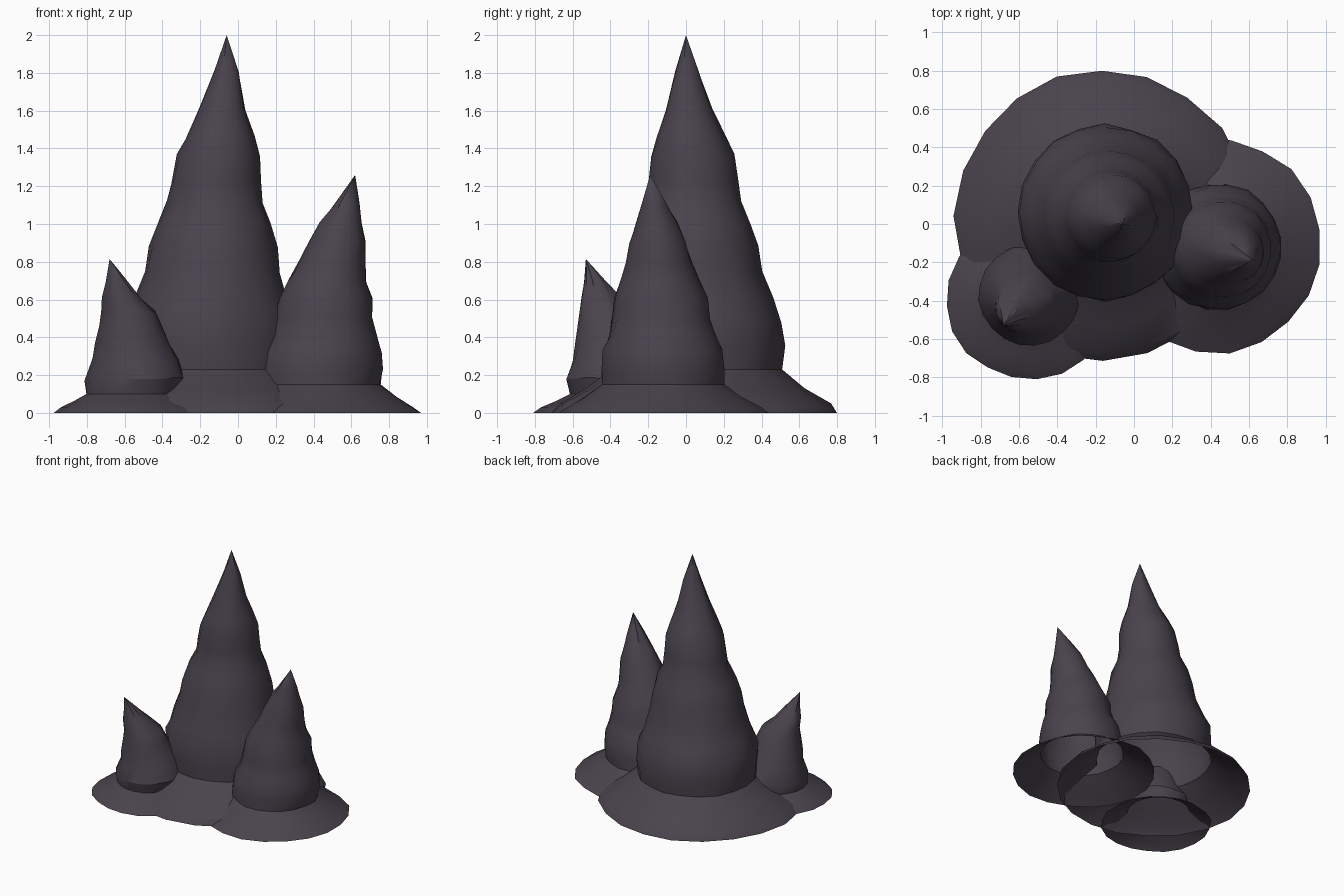
import bpy, bmesh, math, random

random.seed(4)
SIDES = 20

stone = bpy.data.materials.new("dark purple grey stone")
stone.diffuse_color = (0.067, 0.056, 0.074, 1)


def spire(name, rings, tip, turn):
    """Open-bottomed leaning spire; rings are (z, centre x, centre y, radius)."""
    bm = bmesh.new()
    loops = []
    for i, (z, cx, cy, r) in enumerate(rings):
        loop = []
        for k in range(SIDES):
            a = 2 * math.pi * k / SIDES + turn
            wobble = r * (1 + random.uniform(-0.018, 0.018))
            # the foot and the crease stay level, upper rings ripple a little
            dz = random.uniform(-0.012, 0.012) if i > 3 else 0
            loop.append(bm.verts.new((cx + wobble * math.cos(a),
                                      cy + wobble * math.sin(a), z + dz)))
        loops.append(loop)
    top = bm.verts.new(tip)
    for k in range(SIDES):
        n = (k + 1) % SIDES
        for low, high in zip(loops, loops[1:]):
            bm.faces.new((low[k], low[n], high[n], high[k]))
        bm.faces.new((loops[-1][k], loops[-1][n], top))
    mesh = bpy.data.meshes.new(name)
    bm.to_mesh(mesh)
    bm.free()
    mesh.materials.append(stone)
    obj = bpy.data.objects.new(name, mesh)
    bpy.context.collection.objects.link(obj)
    bpy.context.view_layer.objects.active = obj
    obj.select_set(True)
    bpy.ops.object.shade_smooth_by_angle(angle=math.radians(30))
    obj.select_set(False)


# Tall middle spire with its wide flared foot
spire("tall_spire", [
    (0, -.165, .045, .765), (.05, -.16, .045, .72), (.13, -.155, .05, .58),
    (.23, -.15, .055, .45), (.35, -.15, .06, .458), (.48, -.15, .06, .452),
    (.6, -.145, .05, .405), (.75, -.135, .04, .36), (.88, -.132, .045, .338),
    (1.0, -.125, .045, .30), (1.12, -.12, .045, .25), (1.22, -.117, .04, .236),
    (1.36, -.105, .035, .218), (1.46, -.095, .025, .182), (1.6, -.085, .015, .125),
    (1.8, -.06, .006, .066)], (-.06, 0, 2.0), 1.26)

# Medium spire leaning to the right
spire("medium_spire", [
    (0, .415, -.115, .562), (.03, .42, -.115, .515), (.085, .425, -.118, .42),
    (.15, .43, -.12, .325), (.24, .44, -.12, .33), (.33, .445, -.12, .32),
    (.42, .455, -.125, .282), (.5, .455, -.13, .262), (.6, .465, -.13, .25),
    (.7, .47, -.14, .21), (.8, .5, -.145, .175), (.9, .525, -.15, .15),
    (1.0, .545, -.155, .112), (1.1, .575, -.165, .07)], (.62, -.19, 1.26), 0.15)

# Small spire leaning to the front left
spire("small_spire", [
    (0, -.55, -.385, .428), (.03, -.552, -.382, .39), (.065, -.556, -.375, .31),
    (.1, -.56, -.37, .245), (.18, -.545, -.37, .265), (.28, -.54, -.375, .228),
    (.37, -.56, -.39, .196), (.46, -.57, -.41, .167), (.53, -.58, -.42, .145),
    (.62, -.62, -.455, .1), (.7, -.645, -.485, .055)], (-.68, -.53, .815), 0.1)
